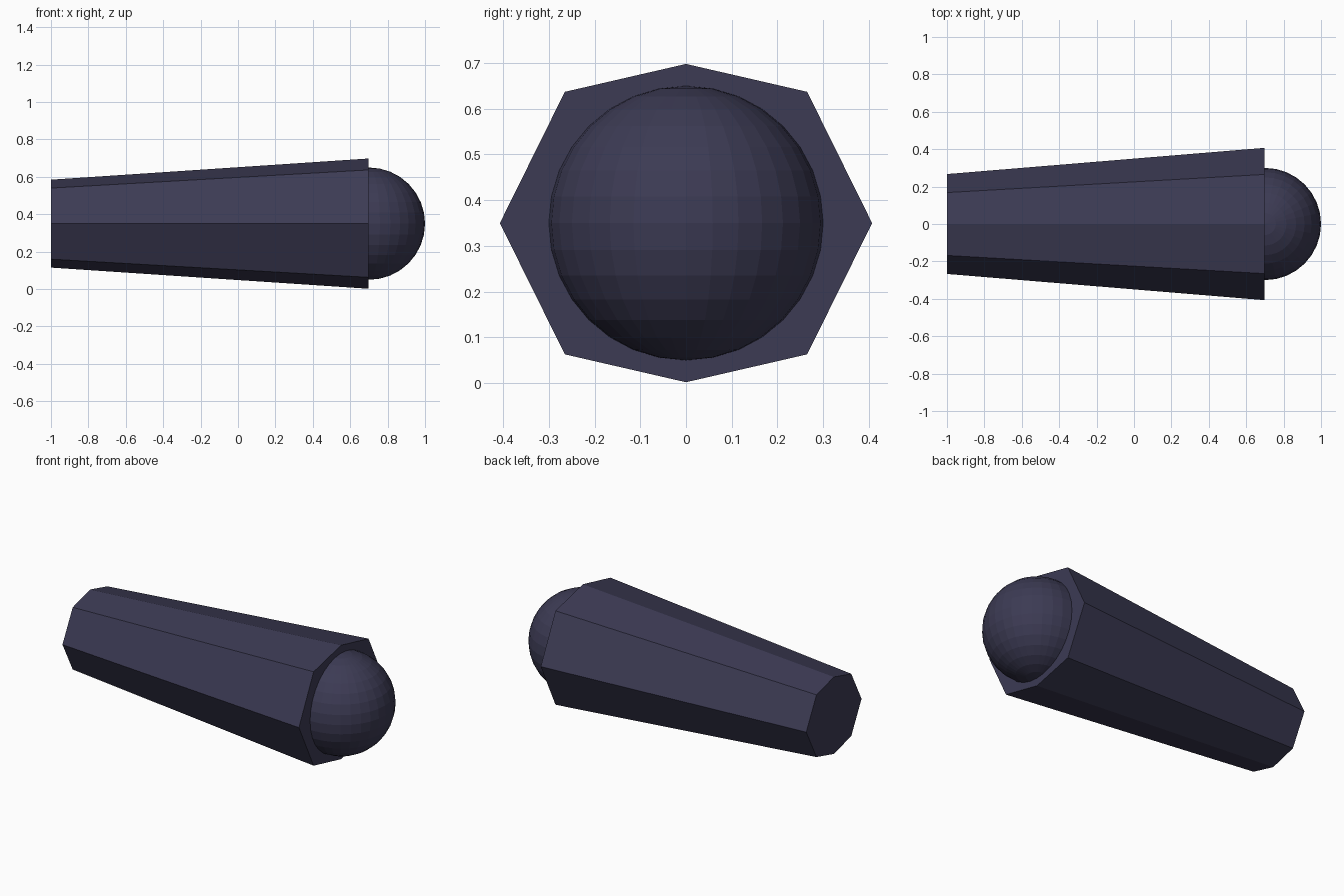
import bpy, bmesh

if "Cube" in bpy.data.objects:
    bpy.data.objects.remove(bpy.data.objects["Cube"])

mat = bpy.data.materials.new("dark slate violet")
mat.diffuse_color = (0.045, 0.043, 0.088, 1)
mat.use_nodes = True
mat.node_tree.nodes["Principled BSDF"].inputs["Base Color"].default_value = mat.diffuse_color
CZ = 0.35


def add_object(name, bm):
    bmesh.ops.recalc_face_normals(bm, faces=bm.faces[:])
    mesh = bpy.data.meshes.new(name)
    bm.to_mesh(mesh)
    bm.free()
    mesh.materials.append(mat)
    obj = bpy.data.objects.new(name, mesh)
    bpy.context.collection.objects.link(obj)
    return obj


def ring(bm, x, side, dy, dz, top):
    # eight-sided section, mirrored about both axes
    pts = [(side, 0), (dy, dz), (0, top), (-dy, dz),
           (-side, 0), (-dy, -dz), (0, -top), (dy, -dz)]
    return [bm.verts.new((x, y, CZ + z)) for y, z in pts]


# tapered eight-sided body
bm = bmesh.new()
small = ring(bm, -1.0, 0.267, 0.168, 0.19, 0.235)
large = ring(bm, 0.697, 0.407, 0.265, 0.287, 0.348)
bm.faces.new(small)
bm.faces.new(large)
for i in range(8):
    j = (i + 1) % 8
    bm.faces.new((small[i], small[j], large[j], large[i]))
add_object("tapered_body", bm)

# faceted ball set into the wide end
bm = bmesh.new()
bmesh.ops.create_uvsphere(bm, u_segments=32, v_segments=16, radius=0.3)
ball = add_object("end_ball", bm)
ball.location = (0.7, 0, CZ)
